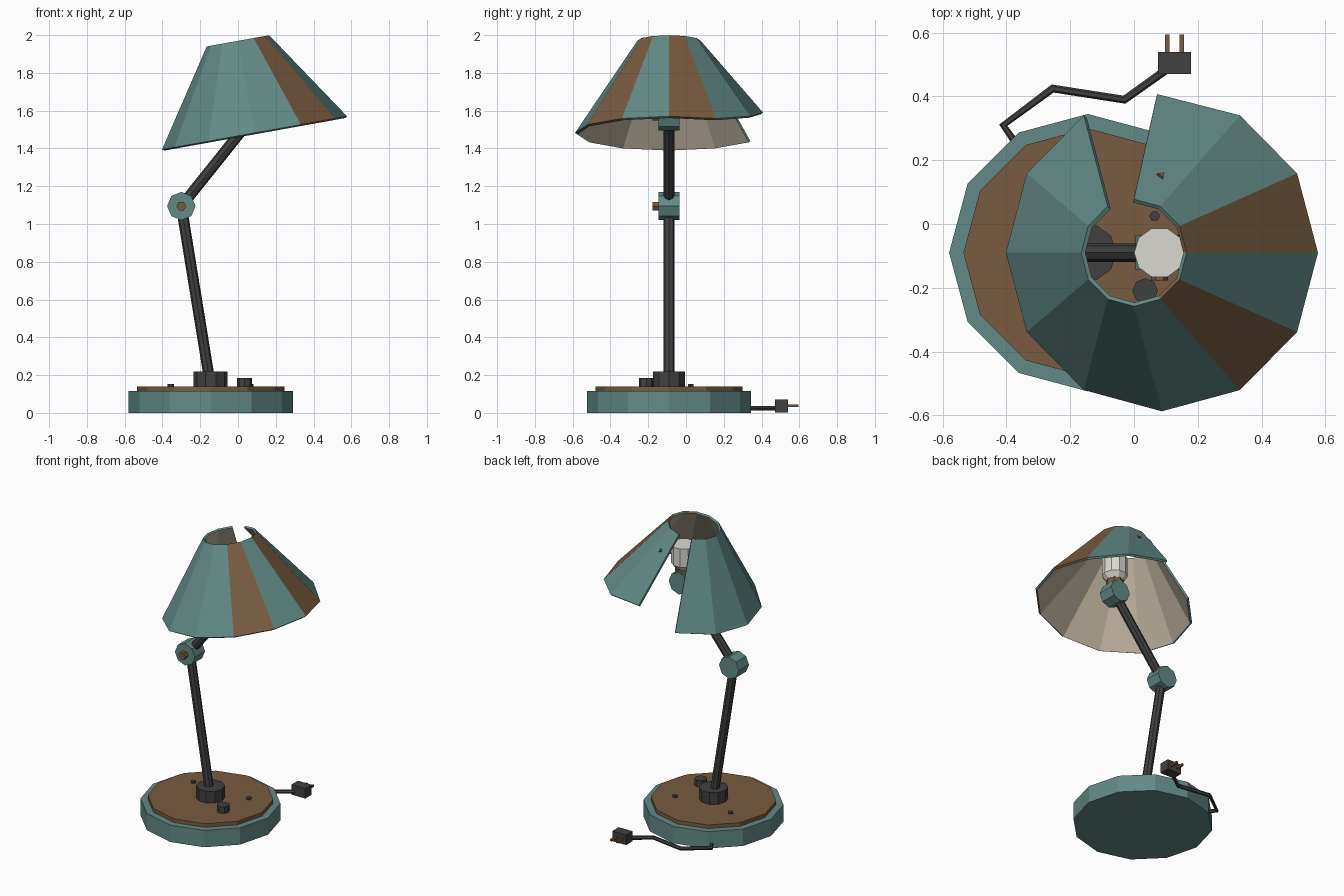
import bpy, bmesh, math
from mathutils import Vector, Matrix

cube = bpy.data.objects.get("Cube")
if cube:
    bpy.data.objects.remove(cube)


def material(name, rgb):
    m = bpy.data.materials.new(name)
    m.use_nodes = True
    m.diffuse_color = (*rgb, 1)
    m.node_tree.nodes["Principled BSDF"].inputs["Base Color"].default_value = (*rgb, 1)
    return m


TEAL = material("teal paint", (0.122, 0.255, 0.24))
RUST = material("rust brown", (0.19, 0.105, 0.05))
DARK = material("dark metal", (0.052, 0.052, 0.054))
CREAM = material("cream lining", (0.5, 0.43, 0.34))
GLASS = material("frosted glass", (0.71, 0.69, 0.64))


def add_object(name, bm, *mats):
    bmesh.ops.recalc_face_normals(bm, faces=bm.faces)
    me = bpy.data.meshes.new(name)
    bm.to_mesh(me)
    bm.free()
    for m in mats:
        me.materials.append(m)
    ob = bpy.data.objects.new(name, me)
    bpy.context.collection.objects.link(ob)
    return ob


def lathe(name, profile, n, mat, at=(0, 0, 0), axis=(0, 0, 1)):
    """Closed faceted solid: (radius, height) rings along an axis."""
    turn = Vector(axis).to_track_quat('Z', 'Y').to_matrix().to_4x4()
    if tuple(axis) == (0, 0, 1):
        turn = Matrix()
    place = Matrix.Translation(at) @ turn
    bm = bmesh.new()
    rings = [[bm.verts.new(place @ Vector((r * math.cos(math.tau * i / n),
                                           r * math.sin(math.tau * i / n), h)))
              for i in range(n)] for r, h in profile]
    for a, b in zip(rings, rings[1:]):
        for i in range(n):
            j = (i + 1) % n
            bm.faces.new((a[i], a[j], b[j], b[i]))
    bm.faces.new(rings[0])
    bm.faces.new(rings[-1])
    return add_object(name, bm, mat)


def rod(name, p, q, r, n, mat):
    d = Vector(q) - Vector(p)
    return lathe(name, [(r, 0), (r, d.length)], n, mat, p, d)


def box(name, centre, size, mat):
    bm = bmesh.new()
    bmesh.ops.create_cube(bm, size=1, matrix=Matrix.Translation(centre) @ Matrix.Diagonal((*size, 1)))
    return add_object(name, bm, mat)


Y = -0.09                       # the plane of the arm
BASE = Vector((-0.145, Y, 0))
ELBOW = Vector((-0.30, Y, 1.095))
HEAD = Vector((0.08, Y, 1.57))

# Base with its plate, collar, switch knob and screws
lathe("base", [(0.435, 0), (0.435, 0.115)], 12, TEAL, BASE)
lathe("base_plate", [(0.39, 0.11), (0.39, 0.14)], 12, RUST, BASE)
lathe("arm_collar", [(0.09, 0.135), (0.09, 0.22)], 10, DARK, BASE)
lathe("switch_knob", [(0.04, 0.135), (0.04, 0.185)], 8, DARK, (0.035, -0.21, 0))
for side, label in ((1, "left"), (-1, "right")):
    lathe("base_screw_" + label, [(0.017, 0.135), (0.017, 0.152)], 6, DARK,
          BASE + Vector((0.21 * side, 0.115, 0)))

# Arm rods and the two joints with bolts
rod("lower_arm", BASE + Vector((0, 0, 0.14)), ELBOW, 0.029, 8, DARK)
rod("upper_arm", ELBOW, HEAD, 0.029, 8, DARK)
for label, p in (("elbow", ELBOW), ("head", HEAD)):
    half = Vector((0, 0.055, 0))
    rod(label + "_joint", p - half, p + half, 0.075, 8, TEAL)
    rod(label + "_bolt", p - half * 1.6, p - half * 0.9, 0.026, 6, RUST)

# Socket and bulb
lathe("bulb_socket", [(0.055, 0.03), (0.055, 0.1)], 8, RUST, HEAD)
lathe("bulb", [(0.05, 0.085), (0.08, 0.125), (0.08, 0.25)], 10, GLASS, HEAD)

# Shade: tilted twelve-sided cone, one panel missing, the panel beside it bent up
N, GAP = 12, 3
TILT = Matrix.Translation((0.0875, Y, 1.4825)) @ Matrix.Rotation(math.radians(-10.2), 4, 'Y')
bm = bmesh.new()
columns = []
for k in range(N):
    i = (GAP + 1 + k) % N       # begin just after the gap
    a = math.tau * i / N
    low, top = (bm.verts.new(TILT @ Vector((r * math.cos(a), r * math.sin(a), h)))
                for r, h in ((0.4975, 0), (0.168, 0.495)))
    if i == GAP - 1:
        low.co.z += 0.045
    if i == GAP:
        low.co += Vector((-0.015, 0, 0.108))
    columns.append((i, low, top))
panels = []
for (i, a, b), (_, c, d) in zip(columns, columns[1:]):
    f = bm.faces.new((a, c, d, b))
    f.material_index = 1 if i in (0, 10) else 0
    panels.append(f)
bent = panels[-1]
spot_normal = bent.normal
bent.normal_update()
spot_normal = bent.normal.copy()
corners = [v.co.copy() for v in bent.verts]
shade = add_object("shade", bm, TEAL, RUST, CREAM)
bm = bmesh.new()
bm.from_mesh(shade.data)
middle = Vector((0.04, Y, 1.72))
for f in bm.faces:              # keep the outside facing out
    if f.normal.dot(f.calc_center_median() - middle) < 0:
        f.normal_flip()
bm.to_mesh(shade.data)
bm.free()
shell = shade.modifiers.new("shell", 'SOLIDIFY')
shell.thickness = 0.014
shell.offset = -1
shell.material_offset = 2

# Small rust chip on the bent panel
low_mid, top_mid = (corners[0] + corners[1]) / 2, (corners[2] + corners[3]) / 2
centre = low_mid.lerp(top_mid, 0.72)
if spot_normal.dot(centre - middle) < 0:
    spot_normal.negate()
lathe("rust_chip", [(0.014, -0.004), (0.014, 0.004)], 3, RUST, centre, spot_normal)

# Power cord, plug and prongs
path = [(-0.34, 0.21), (-0.41, 0.31), (-0.255, 0.425), (-0.03, 0.39), (0.11, 0.49)]
curve = bpy.data.curves.new("power_cord", 'CURVE')
curve.dimensions = '3D'
curve.bevel_depth = 0.013
curve.bevel_resolution = 1
curve.use_fill_caps = True
spline = curve.splines.new('POLY')
spline.points.add(len(path) - 1)
for point, (x, y) in zip(spline.points, path):
    point.co = (x, y, 0.025, 1)
curve.materials.append(DARK)
cord = bpy.data.objects.new("power_cord", curve)
bpy.context.collection.objects.link(cord)
for s in curve.splines:
    s.use_smooth = False
box("plug", (0.127, 0.505, 0.037), (0.104, 0.07, 0.068), DARK)
for x, label in ((0.15, "left"), (0.104, "right")):
    box("plug_prong_" + label, (x, 0.563, 0.037), (0.014, 0.064, 0.014), RUST)
